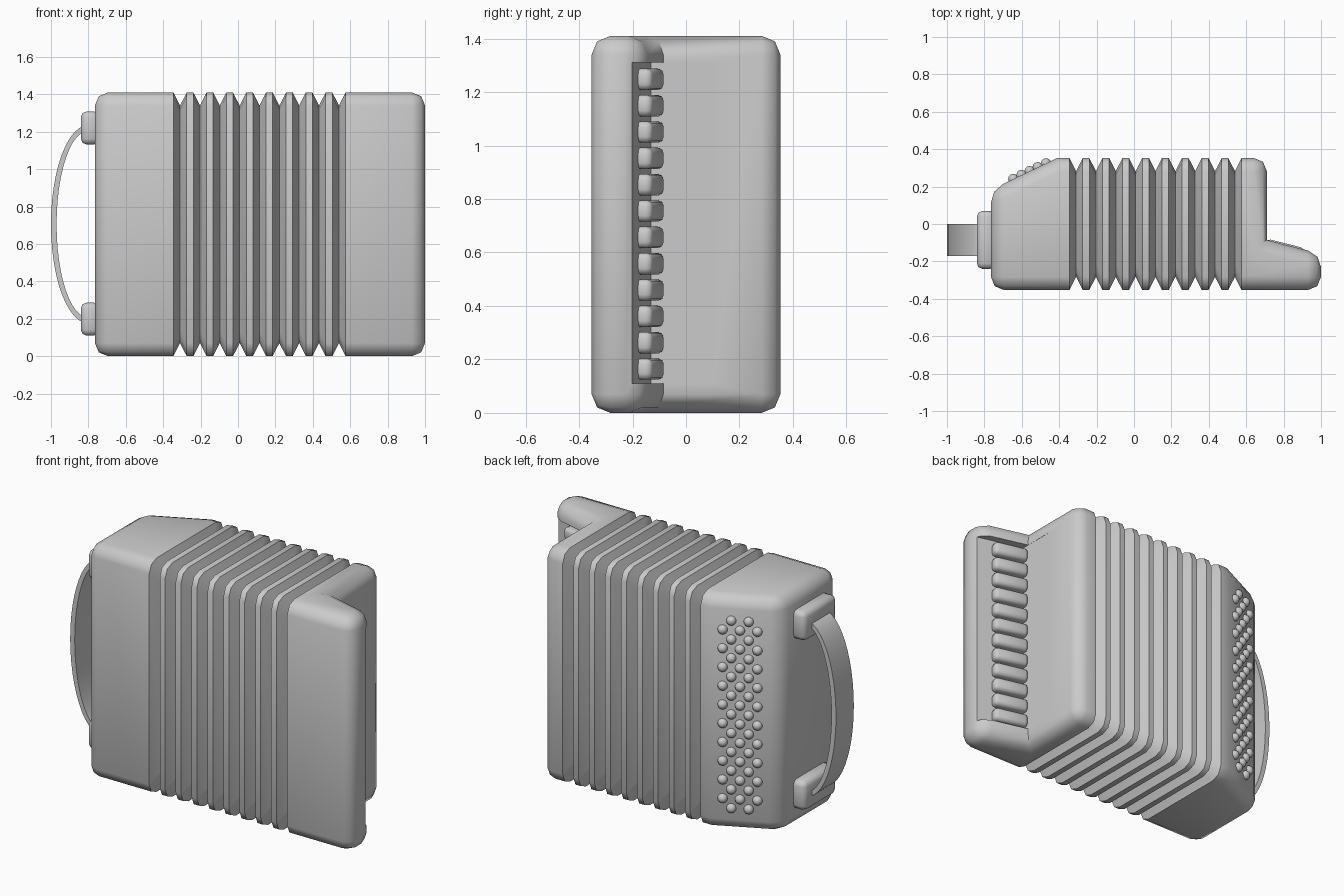
import bpy, bmesh, math
from mathutils import Matrix

cube = bpy.data.objects.get("Cube")
if cube:
    bpy.data.objects.remove(cube, do_unlink=True)

HEIGHT = 1.41
HALF = 0.353       # half depth of the bodies
ROUND = 0.07       # edge rounding
SEAM_L, SEAM_R = -0.345, 0.575

grey = bpy.data.materials.new("plain_grey")
grey.use_nodes = True
grey.diffuse_color = (0.6, 0.6, 0.6, 1)
grey.node_tree.nodes["Principled BSDF"].inputs["Base Color"].default_value = grey.diffuse_color


def finish(name, bm, angle=50):
    """Turn a bmesh into a smooth-shaded, coloured object."""
    bmesh.ops.recalc_face_normals(bm, faces=bm.faces)
    mesh = bpy.data.meshes.new(name)
    bm.to_mesh(mesh)
    bm.free()
    mesh.materials.append(grey)
    ob = bpy.data.objects.new(name, mesh)
    bpy.context.collection.objects.link(ob)
    shade(ob, angle)
    return ob


def shade(ob, angle=50):
    bpy.ops.object.select_all(action='DESELECT')
    ob.select_set(True)
    bpy.context.view_layer.objects.active = ob
    bpy.ops.object.shade_smooth_by_angle(angle=math.radians(angle))


def prism(outline, z0, z1):
    """Extrude an xy outline upwards."""
    bm = bmesh.new()
    base = bm.faces.new([bm.verts.new((x, y, z0)) for x, y in outline])
    top = bmesh.ops.extrude_face_region(bm, geom=[base])["geom"]
    verts = [v for v in top if isinstance(v, bmesh.types.BMVert)]
    bmesh.ops.translate(bm, verts=verts, vec=(0, 0, z1 - z0))
    bmesh.ops.recalc_face_normals(bm, faces=bm.faces)
    return bm


def body(name, outline, seam):
    """Rounded body; the bellows seam, shallow and inner edges stay sharp."""
    bm = prism(outline, 0, HEIGHT)
    rounded = []
    for e in bm.edges:
        on_seam = all(abs(v.co.x - seam) < 0.001 for v in e.verts)
        if not on_seam and e.is_convex and e.calc_face_angle() > 0.6:
            rounded.append(e)
        else:
            e.smooth = False
    bmesh.ops.bevel(bm, geom=rounded, offset=ROUND, segments=2, profile=0.5,
                    affect='EDGES', clamp_overlap=False)
    return finish(name, bm)


def rounded_box(bm, size, matrix, bevel):
    """Add a bevelled box to bm."""
    part = bmesh.new()
    bmesh.ops.create_cube(part, size=1, matrix=Matrix.Diagonal((*size, 1)))
    bmesh.ops.bevel(part, geom=part.edges[:], offset=bevel, segments=2,
                    profile=0.5, affect='EDGES')
    part.transform(matrix)
    mesh = bpy.data.meshes.new("part")
    part.to_mesh(mesh)
    part.free()
    bm.from_mesh(mesh)
    bpy.data.meshes.remove(mesh)


# Button-side body with its slanted back corner
body("button_body", [(SEAM_L, -HALF), (-0.765, -HALF), (-0.765, 0.183),
                     (-0.41, HALF), (SEAM_L, HALF)], SEAM_L)

# Keyboard-side body with the protruding key shelf
key_body = body("keyboard_body", [(SEAM_R, -HALF), (1, -HALF), (1, -0.16),
                                  (0.71, -0.085), (0.71, HALF), (SEAM_R, HALF)], SEAM_R)

# Sunken key bed
cutter = finish("key_bed_cutter", prism([(0.709, -0.13), (1.05, -0.217),
                                         (1.05, 0.1), (0.709, 0.1)], 0.11, 1.31))
cutter.hide_render = True
cut = key_body.modifiers.new("key_bed", 'BOOLEAN')
cut.operation, cut.solver, cut.object = 'DIFFERENCE', 'EXACT', cutter
bpy.context.view_layer.objects.active = key_body
bpy.ops.object.modifier_apply(modifier=cut.name)
bpy.data.objects.remove(cutter, do_unlink=True)
shade(key_body)

# Keys, tilted along the bed
bm = bmesh.new()
tilt = Matrix.Rotation(-math.atan(0.255), 4, 'Z')
for i in range(12):
    place = Matrix.Translation((0.803, -0.138, 0.164 + 0.0985 * i)) @ tilt
    rounded_box(bm, (0.21, 0.07, 0.08), place, 0.022)
finish("keys", bm)


# Bellows: rounded rectangular rings, alternately outer and inner
def ring(bm, x, inset):
    pts = []
    for k, (sy, sz) in enumerate([(1, 1), (-1, 1), (-1, -1), (1, -1)]):
        for j in range(3):
            a = math.pi / 2 * k + math.pi / 4 * j
            y = sy * (HALF - ROUND - inset) + ROUND * math.cos(a)
            z = HEIGHT / 2 + sz * (HEIGHT / 2 - ROUND - inset) + ROUND * math.sin(a)
            pts.append(bm.verts.new((x, y, z)))
    return pts


bm = bmesh.new()
folds = 9
step = (SEAM_R - SEAM_L) / (3 * folds - 1)
rings = [ring(bm, SEAM_L + step * i, 0.07 if i % 3 == 1 else 0)
         for i in range(3 * folds)]
for a, b in zip(rings, rings[1:]):
    for j in range(len(a)):
        k = (j + 1) % len(a)
        bm.faces.new((a[j], a[k], b[k], b[j]))
finish("bellows", bm)

# Round buttons in five staggered columns on the slanted face
bm = bmesh.new()
slope = (HALF - 0.183) / 0.355
for col in range(5):
    count = 11 if col % 2 else 10
    x = -0.645 + 0.0435 * col
    y = 0.183 + slope * (x + 0.765)
    for row in range(count):
        z = HEIGHT / 2 + (row - (count - 1) / 2) * 0.113
        bmesh.ops.create_uvsphere(bm, u_segments=12, v_segments=8, radius=0.028,
                                  matrix=Matrix.Translation((x, y, z)))
finish("buttons", bm)

# Strap mounts
bm = bmesh.new()
for z in (0.198, 1.22):
    rounded_box(bm, (0.1, 0.31, 0.176), Matrix.Translation((-0.79, -0.085, z)), 0.03)
finish("strap_mounts", bm)

# Hand strap: a half-ellipse band
bm = bmesh.new()
sections = []
for i in range(25):
    a = math.pi * (i / 24 - 0.5)
    sections.append([bm.verts.new((-0.8 - (0.2 - t) * math.cos(a), y,
                                   HEIGHT / 2 + (0.53 - t) * math.sin(a)))
                     for t, y in ((0, 0), (0, -0.17), (0.03, -0.17), (0.03, 0))])
for a, b in zip(sections, sections[1:]):
    for j in range(4):
        k = (j + 1) % 4
        bm.faces.new((a[j], a[k], b[k], b[j]))
bm.faces.new(sections[0])
bm.faces.new(sections[-1])
finish("hand_strap", bm)
